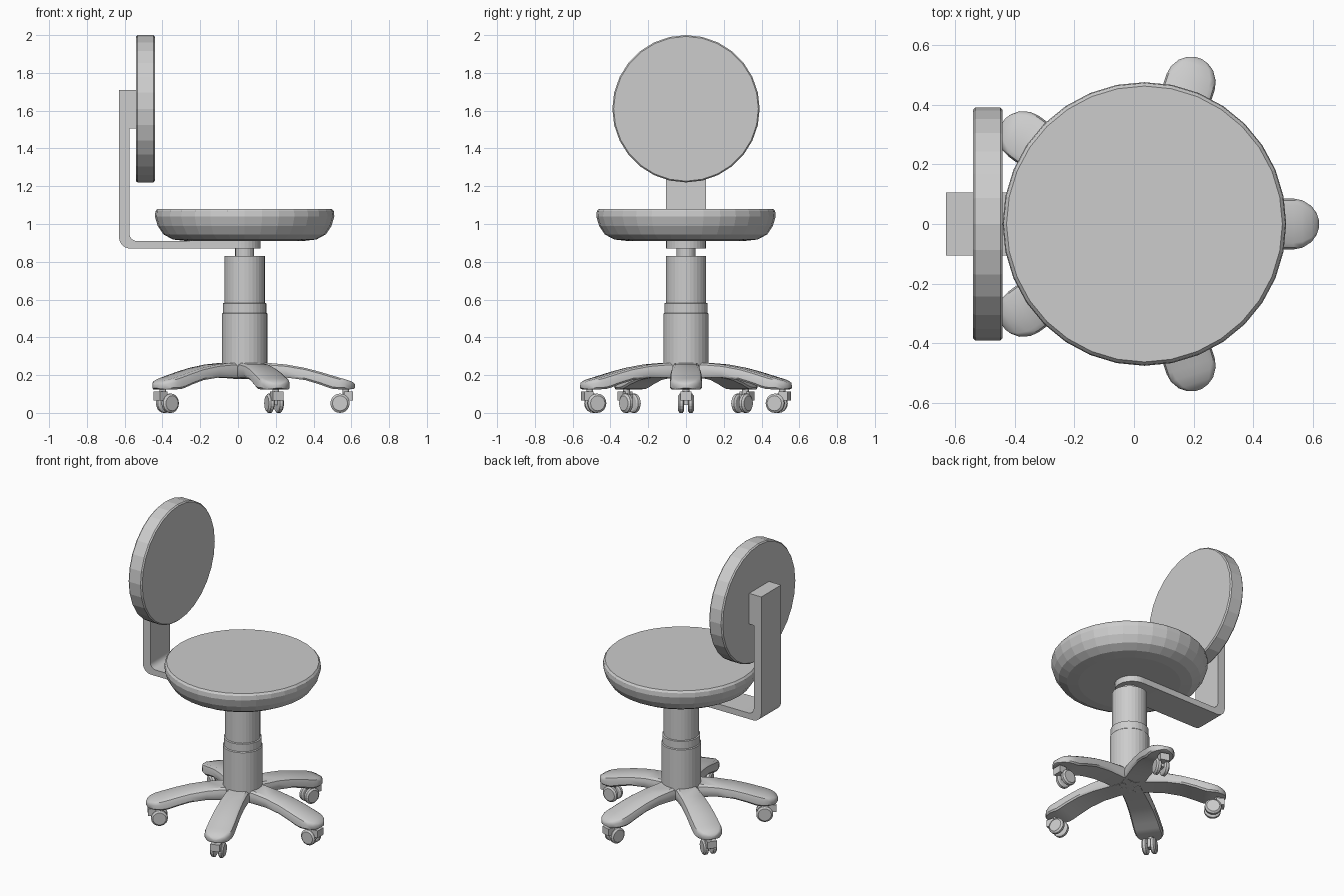
import bpy, bmesh, math
from mathutils import Matrix, Vector

if "Cube" in bpy.data.objects:
    bpy.data.objects.remove(bpy.data.objects["Cube"])

CX = 0.035  # column axis

grey = bpy.data.materials.new("light grey")
grey.diffuse_color = (0.604, 0.604, 0.604, 1)
grey.use_nodes = True
grey.node_tree.nodes["Principled BSDF"].inputs["Base Color"].default_value = grey.diffuse_color


def finish(name, bm, smooth=False, matrix=None):
    if matrix is not None:
        bm.transform(matrix)
    bmesh.ops.recalc_face_normals(bm, faces=bm.faces)
    me = bpy.data.meshes.new(name)
    bm.to_mesh(me)
    bm.free()
    me.materials.append(grey)
    ob = bpy.data.objects.new(name, me)
    bpy.context.collection.objects.link(ob)
    if smooth:
        bpy.ops.object.select_all(action='DESELECT')
        ob.select_set(True)
        bpy.context.view_layer.objects.active = ob
        bpy.ops.object.shade_smooth_by_angle(angle=math.radians(35))
    return ob


def loft(bm, rings):
    """Join rings of equal point count and cap both ends."""
    loops = [[bm.verts.new(p) for p in ring] for ring in rings]
    n = len(loops[0])
    for a, b in zip(loops, loops[1:]):
        for i in range(n):
            j = (i + 1) % n
            bm.faces.new((a[i], a[j], b[j], b[i]))
    bm.faces.new(loops[0])
    bm.faces.new(loops[-1])


def lathe(name, profile, sides, matrix, smooth=False):
    """Turned solid from (radius, height) points."""
    bm = bmesh.new()
    ang = [2 * math.pi * i / sides for i in range(sides)]
    loft(bm, [[(r * math.cos(a), r * math.sin(a), z) for a in ang] for r, z in profile])
    return finish(name, bm, smooth, matrix)


def box(name, lo, hi, matrix=None):
    bm = bmesh.new()
    bmesh.ops.create_cube(bm, size=1)
    lo, hi = Vector(lo), Vector(hi)
    m = Matrix.Translation((lo + hi) / 2) @ Matrix.Diagonal((*(hi - lo), 1))
    return finish(name, bm, False, (matrix or Matrix()) @ m)


axis = Matrix.Translation((CX, 0, 0))

# Seat cushion
lathe("seat", [(0.31, 0.91), (0.38, 0.918), (0.43, 0.945), (0.46, 0.99),
               (0.475, 1.04), (0.472, 1.068), (0.462, 1.08)], 32, axis)

# Round backrest, turned about the x axis
lathe("backrest", [(0.383, 0), (0.39, 0.008), (0.39, 0.092), (0.383, 0.10)], 28,
      Matrix.Translation((-0.54, 0, 1.61)) @ Matrix.Rotation(math.pi / 2, 4, 'Y'))

# Gas column: stepped sleeve and thin piston
lathe("column", [(0.12, 0.20), (0.12, 0.525), (0.115, 0.53), (0.115, 0.58),
                 (0.107, 0.583), (0.107, 0.83)], 32, axis)
lathe("piston", [(0.05, 0.80), (0.05, 0.89)], 20, axis)


# L-shaped bracket from under the seat up to the backrest
def arc(cx, cz, r, a0, a1, n=6):
    return [(cx + r * math.cos(math.radians(a0 + (a1 - a0) * i / n)),
             cz + r * math.sin(math.radians(a0 + (a1 - a0) * i / n))) for i in range(n + 1)]


outline = ([(0.015, 0.91)] + arc(-0.535, 0.95, 0.04, 270, 180)
           + [(-0.575, 1.71), (-0.63, 1.71)]
           + arc(-0.57, 0.93, 0.06, 180, 270) + [(0.015, 0.87)])
bm = bmesh.new()
loft(bm, [[(x, y, z) for x, z in outline] for y in (-0.105, 0.105)])
finish("back_bracket", bm, True)
lathe("bracket_round_end", [(0.105, 0.87), (0.105, 0.91)], 32,
      Matrix.Translation((0.015, 0, 0)))
box("backrest_mount", (-0.576, -0.105, 1.505), (-0.538, 0.105, 1.71))

# Five arched legs: distance, top, bottom, half width
stations = [(0.0, 0.265, 0.18, 0.072), (0.12, 0.265, 0.186, 0.072),
            (0.22, 0.256, 0.187, 0.075), (0.32, 0.238, 0.174, 0.08),
            (0.40, 0.217, 0.150, 0.084), (0.44, 0.205, 0.135, 0.085),
            (0.47, 0.196, 0.126, 0.085), (0.50, 0.187, 0.125, 0.085),
            (0.53, 0.179, 0.125, 0.079), (0.56, 0.169, 0.125, 0.060),
            (0.577, 0.160, 0.127, 0.036), (0.585, 0.150, 0.132, 0.012)]


def leg_section(r, top, bot, w):
    h = top - bot
    half = [(0.9, bot), (1.0, bot + 0.15 * h), (1.0, top - 0.4 * h),
            (0.93, top - 0.14 * h), (0.75, top)]
    return [(r, w * u, z) for u, z in half] + [(r, -w * u, z) for u, z in reversed(half)]


wheel_profile = [(0.042, 0), (0.051, 0.006), (0.051, 0.022), (0.040, 0.031)]
for k in range(5):
    m = axis @ Matrix.Rotation(math.radians(72 * k), 4, 'Z')
    bm = bmesh.new()
    loft(bm, [leg_section(*s) for s in stations])
    finish(f"leg_{k + 1}", bm, True, m)

    # Twin-wheel caster
    lathe(f"caster_stem_{k + 1}", [(0.018, 0.07), (0.018, 0.13)], 12,
          m @ Matrix.Translation((0.535, 0, 0)))
    box(f"caster_hood_{k + 1}", (0.525, -0.03, 0.065), (0.575, 0.03, 0.112), m)
    box(f"caster_axle_{k + 1}", (0.495, -0.012, 0.042), (0.53, 0.012, 0.10), m)
    for side, name in ((1, "left"), (-1, "right")):
        lathe(f"caster_wheel_{name}_{k + 1}", wheel_profile, 20,
              m @ Matrix.Translation((0.505, side * 0.011, 0.051))
              @ Matrix.Rotation(-side * math.pi / 2, 4, 'X'))
